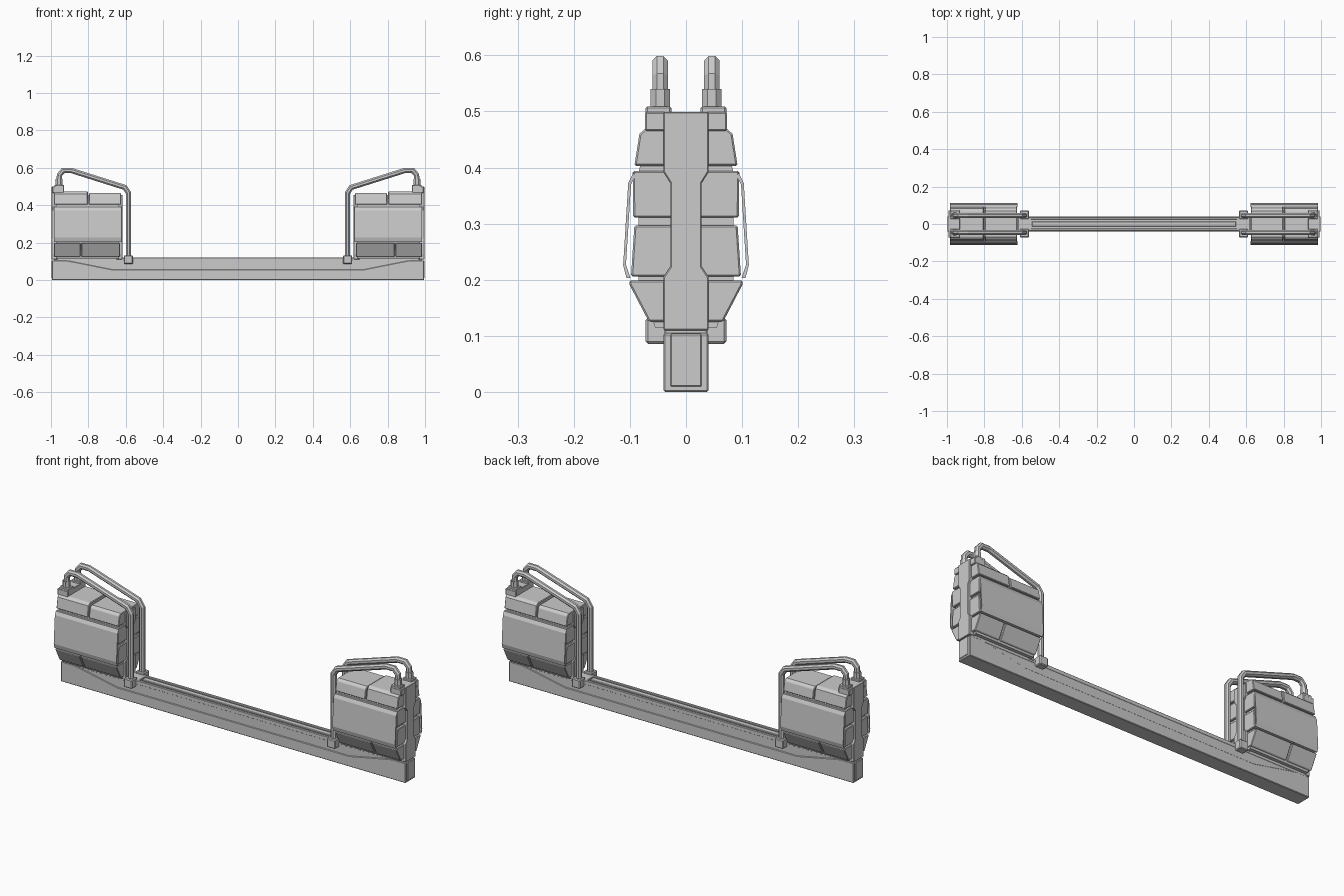
import bpy, bmesh, math
from mathutils import Vector

if "Cube" in bpy.data.objects:
    bpy.data.objects.remove(bpy.data.objects["Cube"])


def finish(name, bm, bevel=0.0, mirror=(False, False)):
    bmesh.ops.recalc_face_normals(bm, faces=bm.faces)
    me = bpy.data.meshes.new(name)
    bm.to_mesh(me)
    bm.free()
    ob = bpy.data.objects.new(name, me)
    bpy.context.collection.objects.link(ob)
    if bevel:
        b = ob.modifiers.new("bevel", 'BEVEL')
        b.width, b.segments, b.limit_method = bevel, 1, 'ANGLE'
        b.angle_limit = math.radians(40)
    if any(mirror):
        m = ob.modifiers.new("mirror", 'MIRROR')
        m.use_axis = (mirror[0], mirror[1], False)
        m.use_mirror_merge = False
    return ob


def prism(name, pts, axis, lo, hi, bevel=0.003, mirror=(True, False)):
    """Extrude a (y,z) profile along x, or an (x,z) profile along y."""
    bm = bmesh.new()
    put = (lambda p, d: (d, p[0], p[1])) if axis == 'x' else (lambda p, d: (p[0], d, p[1]))
    a = [bm.verts.new(put(p, lo)) for p in pts]
    b = [bm.verts.new(put(p, hi)) for p in pts]
    bm.faces.new(a)
    bm.faces.new(b[::-1])
    n = len(pts)
    for i in range(n):
        j = (i + 1) % n
        bm.faces.new((a[i], b[i], b[j], a[j]))
    return finish(name, bm, bevel, mirror)


def box(name, x, y, z, bevel=0.003, mirror=(True, False)):
    pts = [(y[0], z[0]), (y[1], z[0]), (y[1], z[1]), (y[0], z[1])]
    return prism(name, pts, 'x', x[0], x[1], bevel, mirror)


def sym(half):
    """Close a half profile (bottom to top) by reflecting it across y = 0."""
    return half + [(-y, z) for y, z in reversed(half)]


def tube(name, path, y, r, mirror):
    """Sweep an octagon along an (x,z) path with mitred corners."""
    bm = bmesh.new()
    P = [Vector(p) for p in path]
    rings = []
    for i, p in enumerate(P):
        d0 = (p - P[i - 1]).normalized() if i else (P[1] - p).normalized()
        d1 = (P[i + 1] - p).normalized() if i < len(P) - 1 else d0
        t = (d0 + d1).normalized()
        s = 1 / max(0.5, t.dot(d0))
        nrm = Vector((-t.y, t.x)) * s
        ring = []
        for k in range(8):
            a = math.radians(22.5 + 45 * k)
            q = p + nrm * (r * math.cos(a))
            ring.append(bm.verts.new((q.x, y + r * math.sin(a), q.y)))
        rings.append(ring)
    for u, v in zip(rings, rings[1:]):
        for k in range(8):
            bm.faces.new((u[k], u[(k + 1) % 8], v[(k + 1) % 8], v[k]))
    bm.faces.new(rings[0])
    bm.faces.new(rings[-1][::-1])
    return finish(name, bm, 0, mirror)


NONE = (False, False)
BOTH = (True, True)

# Long beam: core, thicker lower skirt rising at the ends, rails on top
box("beam_core", (-0.985, 0.985), (-0.037, 0.037), (0.004, 0.114), 0.002, NONE)
skirt = [(-0.995, 0.0), (-0.995, 0.105), (-0.92, 0.105), (-0.87, 0.096), (-0.67, 0.056)]
skirt += [(-x, z) for x, z in reversed(skirt)]
prism("beam_skirt", skirt, 'y', -0.04, 0.04, 0.003, NONE)
box("beam_edge_rail", (-0.555, 0.555), (0.024, 0.038), (0.10, 0.121), 0.002, (False, True))
box("beam_centre_rail", (-0.545, 0.545), (-0.014, 0.014), (0.10, 0.121), 0.002, NONE)
box("beam_top_block", (-0.985, -0.55), (-0.038, 0.038), (0.10, 0.121), 0.002)
box("beam_end_panel", (-0.998, -0.98), (-0.028, 0.028), (0.01, 0.104), 0.002)

# Pod core, visible in the gaps between the armour blocks
core = sym([(0.055, 0.115), (0.085, 0.2), (0.085, 0.39), (0.068, 0.455)])
prism("pod_core", core, 'x', -0.972, -0.635, 0)

# Armour blocks stacked up the pod
X0, X1 = -0.985, -0.625
lower = sym([(0.066, 0.125), (0.101, 0.192), (0.101, 0.199)])
prism("pod_lower_outer", lower, 'x', X0, -0.843)
prism("pod_lower_inner", lower, 'x', -0.837, X1 - 0.005)
prism("pod_middle_low", sym([(0.098, 0.206), (0.092, 0.297)]), 'x', X0, X1)
prism("pod_middle_high", sym([(0.094, 0.311), (0.095, 0.394)]), 'x', X0, X1)
prism("pod_upper_outer", sym([(0.092, 0.403), (0.083, 0.46), (0.07, 0.472)]), 'x', X0, -0.803)
prism("pod_upper_inner", sym([(0.092, 0.403), (0.083, 0.454), (0.07, 0.464)]), 'x', -0.797, X1)

# Thin bent shield plate standing off each long side
plate = [(0.106, 0.203), (0.112, 0.226), (0.103, 0.372), (0.094, 0.39),
         (0.090, 0.385), (0.098, 0.370), (0.107, 0.227), (0.099, 0.203)]
prism("pod_shield", plate, 'x', X0, X1 + 0.002, 0, BOTH)

# Waisted spine on both ends of the pod
spine = [(0.04, 0.11), (0.04, 0.205), (0.028, 0.223), (0.028, 0.373), (0.04, 0.392)]
prism("pod_outer_spine", sym(spine + [(0.04, 0.499)]), 'x', -0.997, -0.965, 0.002)
prism("pod_inner_spine", sym(spine + [(0.04, 0.455)]), 'x', -0.65, -0.618, 0.002)

# Cap block that carries the handles
box("pod_cap", (-0.992, -0.93), (-0.073, 0.073), (0.465, 0.499))

# Handles: collar, bent tube and foot clamp
box("handle_collar", (-0.982, -0.93), (0.026, 0.072), (0.49, 0.509), 0.003, BOTH)
tube("handle_socket", [(-0.957, 0.50), (-0.957, 0.54)], 0.046, 0.019, BOTH)
tube("handle_tube", [(-0.957, 0.50), (-0.955, 0.562), (-0.935, 0.585), (-0.89, 0.585),
                     (-0.605, 0.495), (-0.585, 0.465), (-0.585, 0.11)], 0.046, 0.015, BOTH)
box("handle_foot", (-0.61, -0.562), (0.026, 0.072), (0.086, 0.132), 0.004, BOTH)
